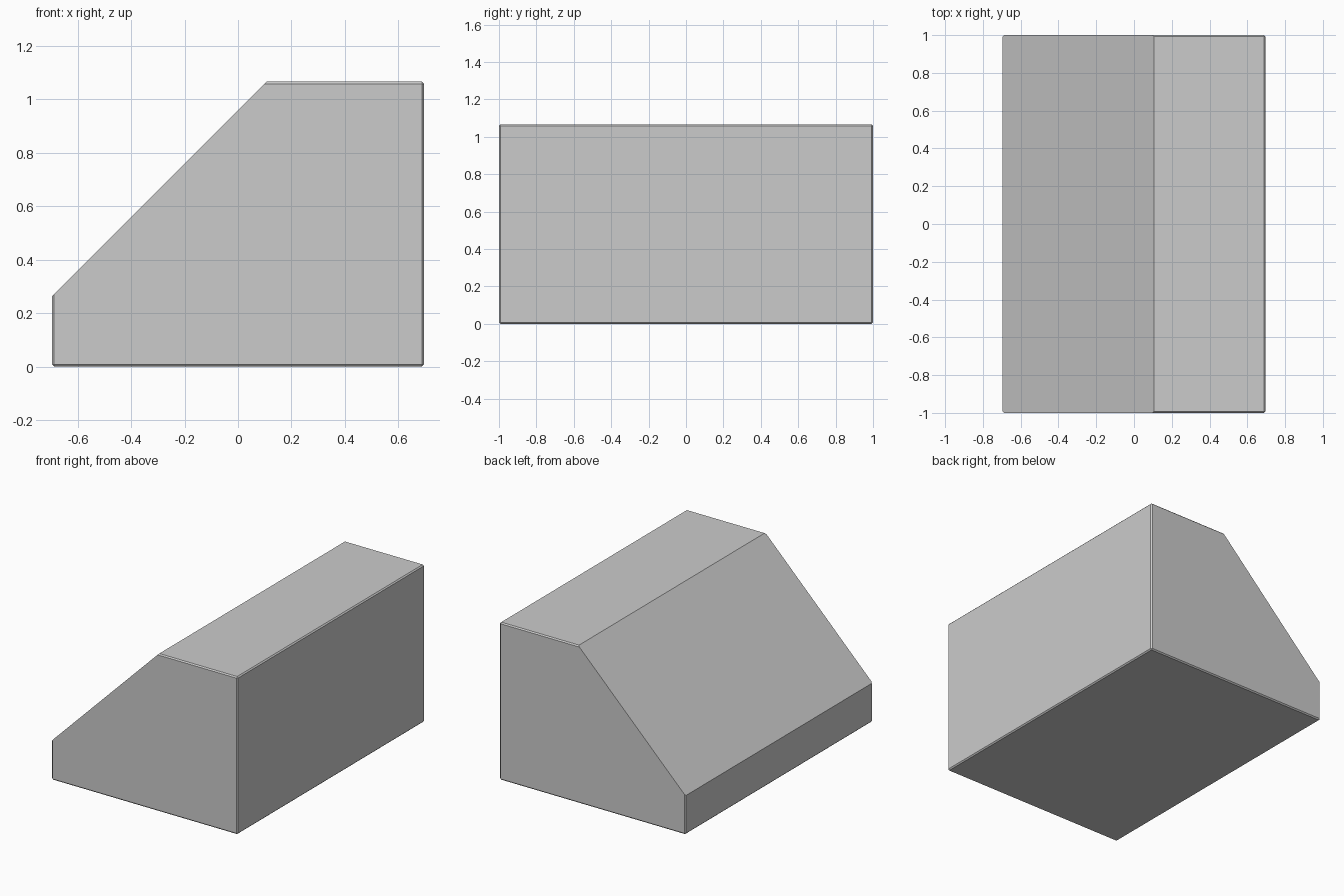
import bpy, bmesh
from mathutils import Vector

if "Cube" in bpy.data.objects:
    bpy.data.objects.remove(bpy.data.objects["Cube"])

W, D, H = 1.392, 2.0, 1.066
BEVEL = 0.008

bm = bmesh.new()

# Block standing on the ground, with fine chamfers on every edge
bmesh.ops.create_cube(bm, size=1)
for v in bm.verts:
    v.co = Vector((v.co.x * W, v.co.y * D, (v.co.z + 0.5) * H))
bmesh.ops.bevel(bm, geom=bm.edges[:], offset=BEVEL, offset_type='OFFSET',
                segments=1, affect='EDGES', profile=0.5)

# Sharp 45 degree slope cut across the upper left side
cut = bmesh.ops.bisect_plane(bm, geom=bm.verts[:] + bm.edges[:] + bm.faces[:],
                             plane_co=(-W / 2, 0, 0.264), plane_no=(-1, 0, 1),
                             clear_outer=True)
rim = [e for e in cut['geom_cut'] if isinstance(e, bmesh.types.BMEdge)]
bmesh.ops.contextual_create(bm, geom=rim)
bmesh.ops.recalc_face_normals(bm, faces=bm.faces[:])

mesh = bpy.data.meshes.new("sloped_block")
bm.to_mesh(mesh)
bm.free()
block = bpy.data.objects.new("sloped_block", mesh)
bpy.context.collection.objects.link(block)
